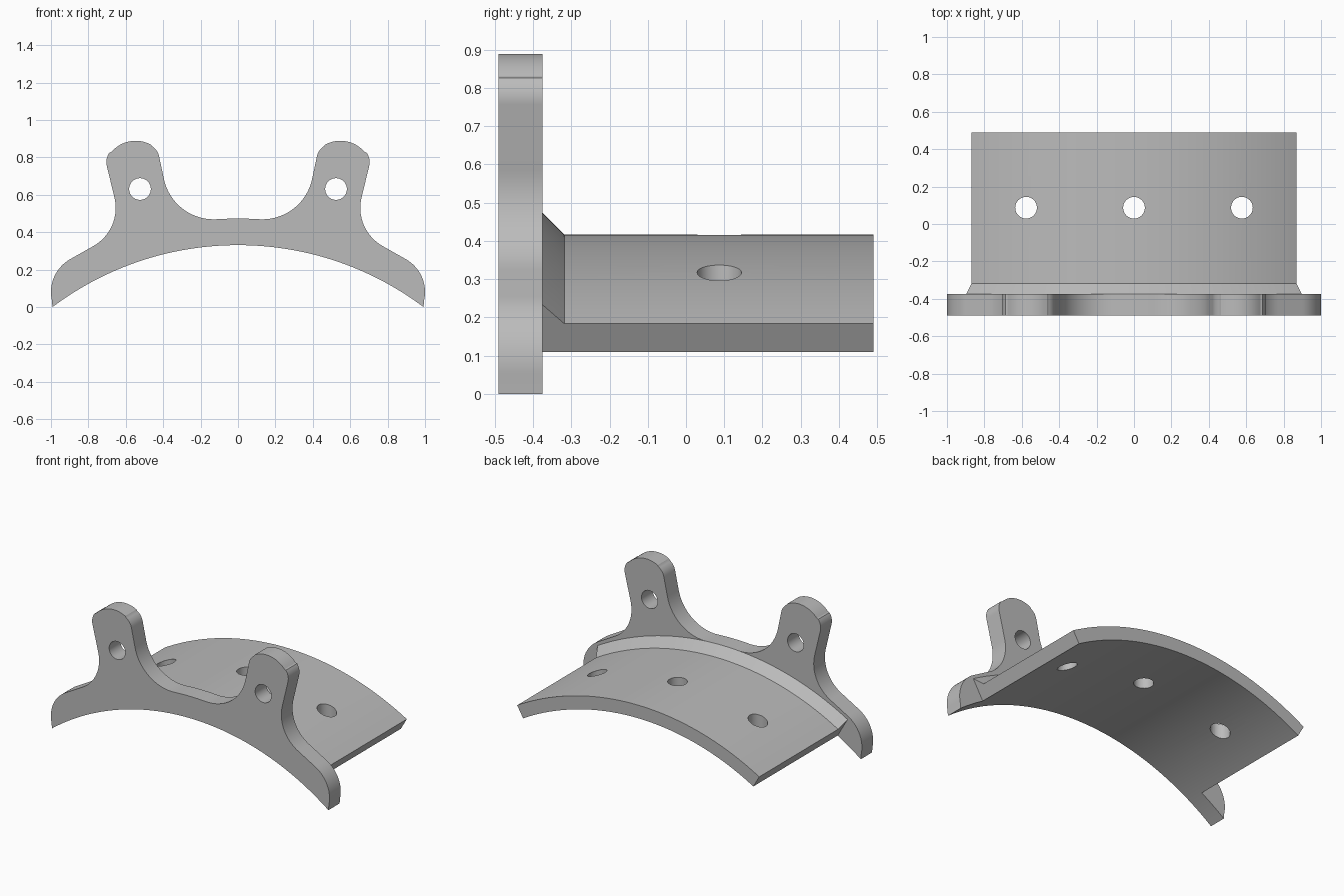
import bpy, bmesh
from math import sin, cos, radians

cube = bpy.data.objects.get("Cube")
if cube:
    bpy.data.objects.remove(cube, do_unlink=True)

# Shared dimensions
AXIS_Z = -1.321                     # height of the arch centre line
INNER, OUTER, FLARE = 1.652, 1.737, 1.794
FRONT, PLATE_BACK, FLARE_END, BACK = -0.49, -0.375, -0.318, 0.49
HOLE = 0.058

grey = bpy.data.materials.new("plain grey")
grey.use_nodes = True
grey.diffuse_color = (0.5, 0.5, 0.5, 1)
grey.node_tree.nodes["Principled BSDF"].inputs["Base Color"].default_value = (0.5, 0.5, 0.5, 1)


def arc(cx, cz, r, start, end, n):
    """Points along an arc in the xz plane, angles in degrees."""
    angles = [radians(start + (end - start) * i / n) for i in range(n + 1)]
    return [(cx + r * cos(a), cz + r * sin(a)) for a in angles]


def loft(name, rings):
    """Solid skinned through closed rings of points, capped at both ends."""
    bm = bmesh.new()
    loops = [[bm.verts.new(p) for p in ring] for ring in rings]
    for a, b in zip(loops, loops[1:]):
        for i in range(len(a)):
            j = (i + 1) % len(a)
            bm.faces.new((a[i], a[j], b[j], b[i]))
    bm.faces.new(loops[0])
    bm.faces.new(loops[-1])
    bmesh.ops.recalc_face_normals(bm, faces=bm.faces)
    mesh = bpy.data.meshes.new(name)
    bm.to_mesh(mesh)
    bm.free()
    mesh.materials.append(grey)
    obj = bpy.data.objects.new(name, mesh)
    bpy.context.collection.objects.link(obj)
    return obj


def drill(obj, location, rotation):
    """Cut a round through hole."""
    bpy.ops.mesh.primitive_cylinder_add(vertices=40, radius=HOLE, depth=0.6,
                                        location=location, rotation=rotation)
    cutter = bpy.context.object
    cutter.hide_render = True
    cutter.data.materials.append(grey)
    mod = obj.modifiers.new("hole", 'BOOLEAN')
    mod.operation, mod.solver, mod.object = 'DIFFERENCE', 'EXACT', cutter
    bpy.context.view_layer.objects.active = obj
    bpy.ops.object.modifier_apply(modifier=mod.name)
    bpy.data.objects.remove(cutter, do_unlink=True)


def smooth(obj):
    bpy.ops.object.select_all(action='DESELECT')
    obj.select_set(True)
    bpy.context.view_layer.objects.active = obj
    bpy.ops.object.shade_smooth_by_angle(angle=radians(25))


# Front plate: right half of the outline, then its mirror image
half = arc(0, AXIS_Z, FLARE, 90, 86.4, 4)              # middle of the top edge
half += arc(0.13, 0.741, 0.272, 267, 348, 20)          # inner fillet
half += arc(0.505, 0.788, 0.085, 168, 122, 8)          # inner lug corner
half += arc(0.547, 0.717, 0.172, 118, 41, 12)          # lug top
half += arc(0.619, 0.775, 0.085, 37, -13, 8)           # outer lug corner
half += arc(0.888, 0.53, 0.234, 167, 240, 16)          # waist
half += arc(0.798, 0.08, 0.202, 60, -12, 14)           # rounded foot
half += arc(0, AXIS_Z, INNER, 53.1, 90, 32)            # underside arch
outline = half + [(-x, z) for x, z in half[-2:0:-1]]
plate = loft("front_plate", [[(x, y, z) for x, z in outline] for y in (FRONT, PLATE_BACK)])
for side in (-1, 1):
    drill(plate, (side * 0.524, FRONT, 0.631), (radians(90), 0, 0))
smooth(plate)

# Curved saddle with a flared collar where it meets the plate
section = [(INNER, PLATE_BACK), (FLARE, PLATE_BACK), (OUTER, FLARE_END),
           (OUTER, BACK), (INNER, BACK)]
STEPS = 52
sweep = [radians(-30 + 60 * i / STEPS) for i in range(STEPS + 1)]
saddle = loft("curved_saddle", [[(r * sin(a), y, AXIS_Z + r * cos(a)) for r, y in section]
                                for a in sweep])
for x in (-0.577, 0, 0.577):
    drill(saddle, (x, 0.087, 0.35), (0, 0, 0))
smooth(saddle)
